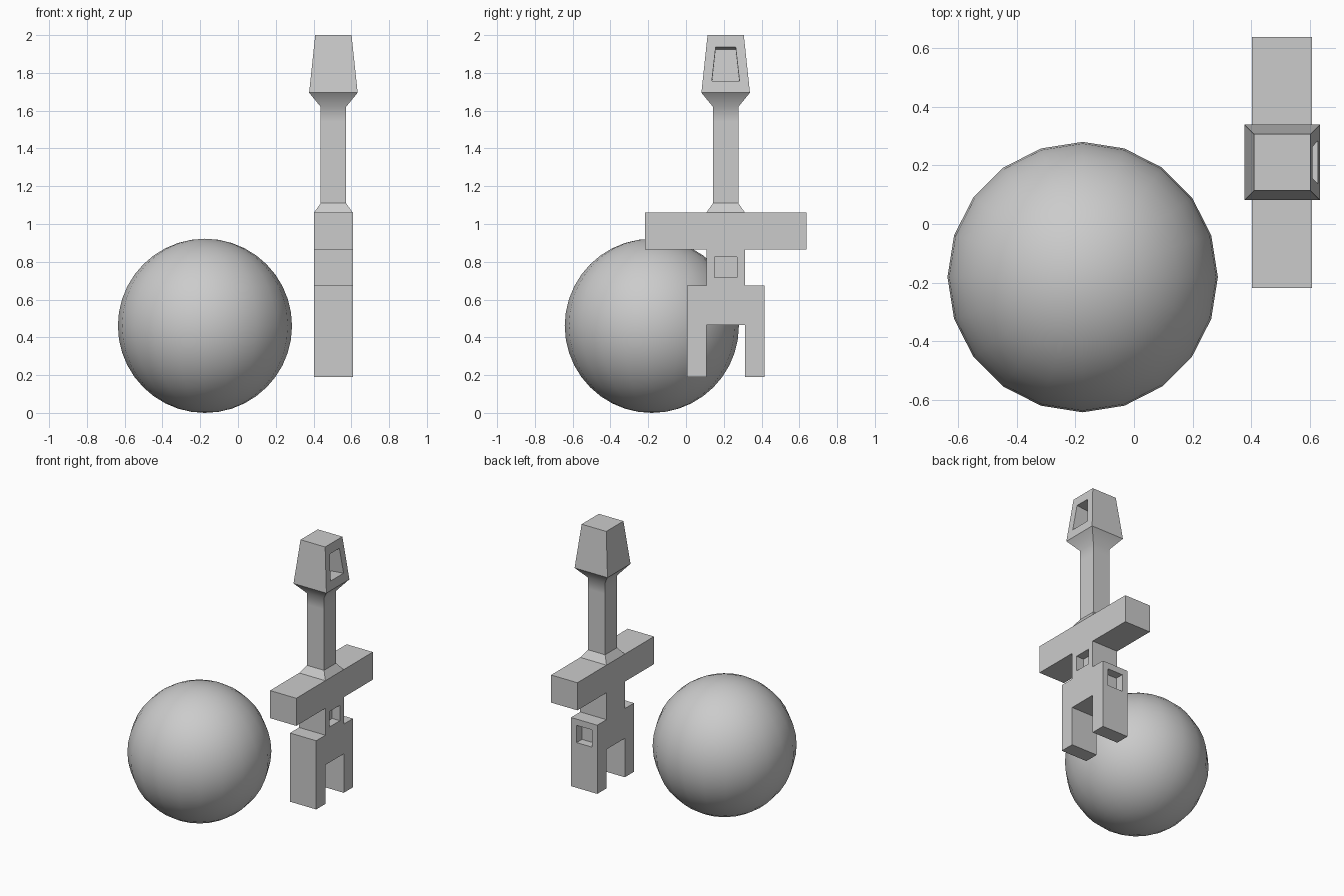
import bpy, bmesh, math
from mathutils import Vector

if "Cube" in bpy.data.objects:
    bpy.data.objects.remove(bpy.data.objects["Cube"])

CX, CY = 0.505, 0.21   # axis of the figure


def finish(bm, name):
    bmesh.ops.recalc_face_normals(bm, faces=bm.faces[:])
    mesh = bpy.data.meshes.new(name)
    bm.to_mesh(mesh)
    bm.free()
    ob = bpy.data.objects.new(name, mesh)
    bpy.context.collection.objects.link(ob)
    return ob


def pick(bm, point):
    """Face whose centre is nearest to a point."""
    return min(bm.faces, key=lambda f: (f.calc_center_median() - Vector(point)).length)


def recess(bm, point, depth, ratio=0.54):
    """Scaled-down inset of a face, pushed straight in."""
    face = pick(bm, point)
    bmesh.ops.inset_individual(bm, faces=[face], thickness=0.02)
    face = pick(bm, point)
    centre = Vector(point)
    source = face.calc_center_median()
    size = 0.205 if depth < 0.1 else 0.25
    k = ratio * size / (size - 0.04)
    for v in face.verts:
        v.co = source + (v.co - source) * k
    face.normal_update()
    push = -face.normal * depth
    new = bmesh.ops.extrude_discrete_faces(bm, faces=[face])["faces"][0]
    bmesh.ops.translate(bm, verts=new.verts[:], vec=push)


# Ball
bm = bmesh.new()
bmesh.ops.create_uvsphere(bm, u_segments=20, v_segments=20, radius=0.461)
bmesh.ops.translate(bm, verts=bm.verts[:], vec=(-0.175, -0.181, 0.461))
for f in bm.faces:
    f.smooth = True
finish(bm, "ball")

# Figure: side profile cells (y from, y to, z from, z to), mirrored about the axis
bm = bmesh.new()
H = 0.1025
half = [(H, 0.205, 0.19, 0.465), (H, 0.205, 0.465, 0.675), (H, 0.4275, 0.865, 1.06)]
cells = half + [(-b, -a, c, d) for a, b, c, d in half]
cells += [(-H, H, 0.465, 0.675), (-H, H, 0.675, 0.865), (-H, H, 0.865, 1.06)]
for a, b, c, d in cells:
    bm.faces.new([bm.verts.new((CX - H, CY + y, z))
                  for y, z in ((a, c), (b, c), (b, d), (a, d))])
bmesh.ops.remove_doubles(bm, verts=bm.verts[:], dist=0.001)
ext = bmesh.ops.extrude_face_region(bm, geom=bm.faces[:], use_keep_orig=True)
bmesh.ops.translate(bm, verts=[g for g in ext["geom"] if isinstance(g, bmesh.types.BMVert)],
                    vec=(2 * H, 0, 0))

# Collar, neck, flare and head: (z, half width) rings raised from the shoulders
cap = pick(bm, (CX, CY, 1.06))
for z, w in ((1.11, 0.067), (1.54, 0.067), (1.62, 0.067), (1.695, 0.1285), (2.0, 0.096)):
    cap = bmesh.ops.extrude_discrete_faces(bm, faces=[cap])["faces"][0]
    for v in cap.verts:
        v.co = (CX + math.copysign(w, v.co.x - CX), CY + math.copysign(w, v.co.y - CY), z)

# Recesses: face window, chest and hip
bmesh.ops.recalc_face_normals(bm, faces=bm.faces[:])
recess(bm, (CX + 0.112, CY, 1.8475), 0.12)
recess(bm, (CX + H, CY, 0.77), 0.06)
recess(bm, (CX, CY + 0.205, 0.57), 0.06)

# Soft shading only where the neck flares into the head
bm.normal_update()
for f in bm.faces:
    f.smooth = 1.55 < f.calc_center_median().z < 1.68
for e in bm.edges:
    e.smooth = e.calc_face_angle(0) < math.radians(42)
finish(bm, "figure")
